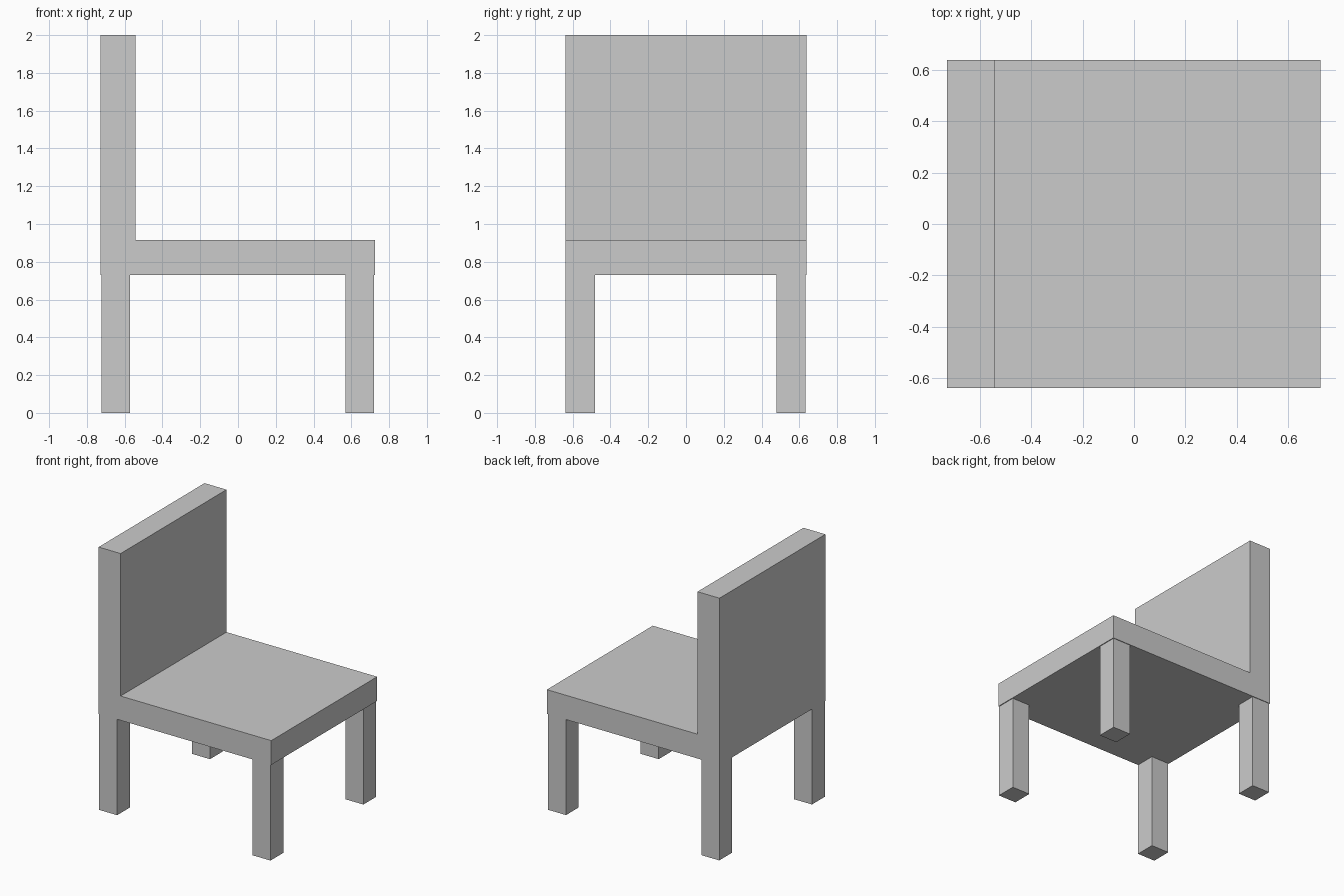
import bpy, bmesh

if "Cube" in bpy.data.objects:
    bpy.data.objects.remove(bpy.data.objects["Cube"])


def extrude_profile(name, profile, y0, y1):
    """Extrude an (x, z) outline along y into a closed solid."""
    bm = bmesh.new()
    face = bm.faces.new([bm.verts.new((x, y0, z)) for x, z in profile])
    result = bmesh.ops.extrude_face_region(bm, geom=[face], use_keep_orig=True)
    moved = [g for g in result["geom"] if isinstance(g, bmesh.types.BMVert)]
    bmesh.ops.translate(bm, verts=moved, vec=(0, y1 - y0, 0))
    bmesh.ops.recalc_face_normals(bm, faces=bm.faces)
    mesh = bpy.data.meshes.new(name)
    bm.to_mesh(mesh)
    bm.free()
    obj = bpy.data.objects.new(name, mesh)
    bpy.context.collection.objects.link(obj)
    return obj


SEAT_BOTTOM, SEAT_TOP, BACK_TOP = 0.73, 0.915, 2.0

# Seat and backrest: one L-shaped solid
extrude_profile("seat_and_backrest", [
    (-0.728, SEAT_BOTTOM), (0.726, SEAT_BOTTOM), (0.726, SEAT_TOP),
    (-0.543, SEAT_TOP), (-0.543, BACK_TOP), (-0.728, BACK_TOP)],
    -0.637, 0.637)

# Four square legs, set in very slightly from the seat edges
for x_name, x0, x1 in (("back", -0.723, -0.572), ("front", 0.568, 0.720)):
    for y_name, y0, y1 in (("right", -0.637, -0.483), ("left", 0.480, 0.632)):
        extrude_profile(f"{x_name}_{y_name}_leg", [
            (x0, 0), (x1, 0), (x1, SEAT_BOTTOM), (x0, SEAT_BOTTOM)], y0, y1)
